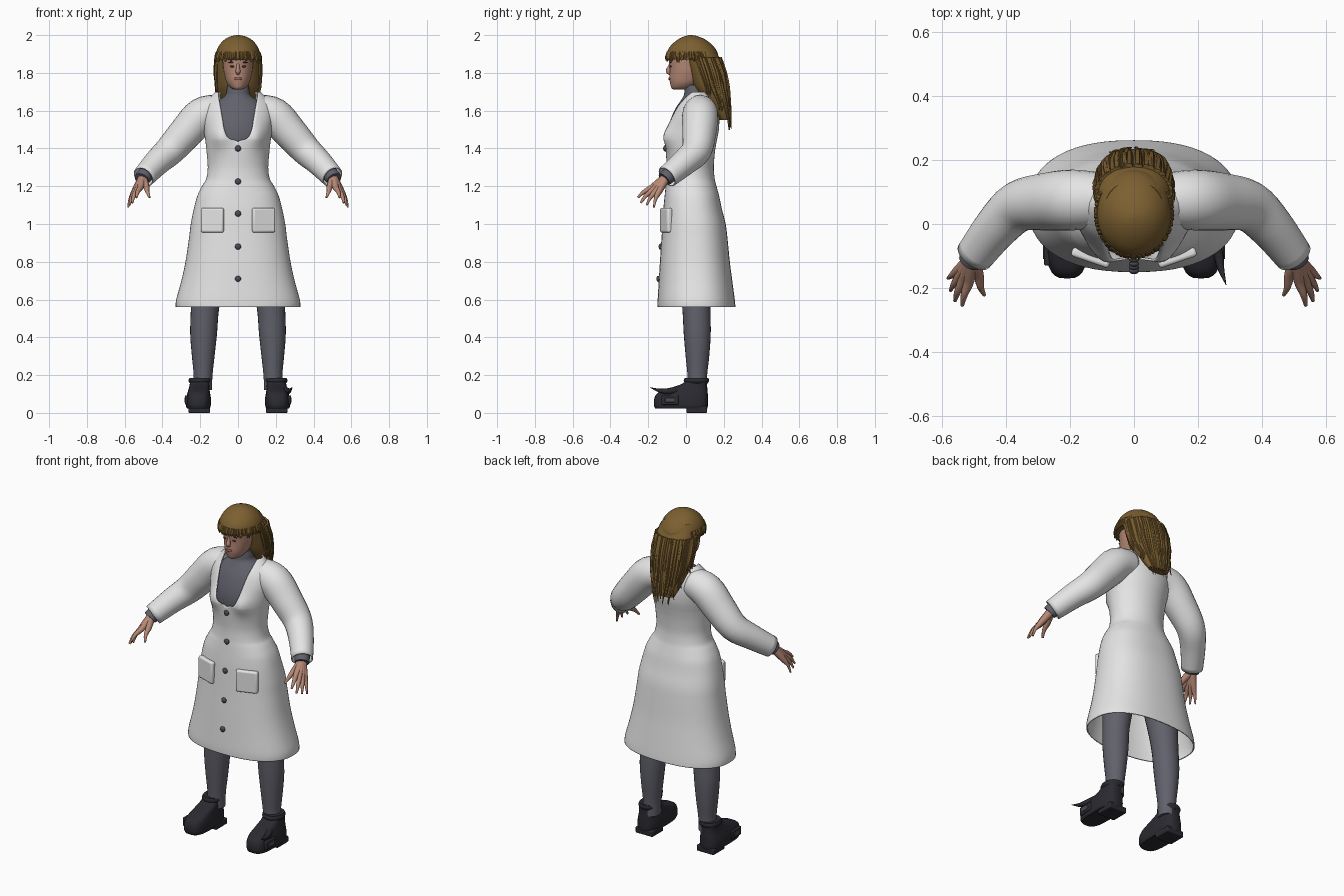
import bpy, bmesh, math, random
from mathutils import Vector

random.seed(4)
cube = bpy.data.objects.get("Cube")
if cube:
    bpy.data.objects.remove(cube)


def material(name, *rgb):
    m = bpy.data.materials.new(name)
    m.use_nodes = True
    m.diffuse_color = (*rgb, 1)
    m.node_tree.nodes["Principled BSDF"].inputs["Base Color"].default_value = (*rgb, 1)
    return m


WHITE = material("white cloth", .78, .78, .78)
GREY = material("slate knit", .12, .12, .15)
DARK = material("black leather", .023, .023, .03)
HAIR = material("golden brown hair", .2, .115, .03)
SKIN = material("skin", .47, .25, .18)
BUTTON = material("button grey", .07, .07, .085)
LIPS = material("lips", .3, .11, .09)
EYES = material("eyes and brows", .09, .05, .04)
made = []


def finish(bm, name, mat, shell=0):
    bmesh.ops.remove_doubles(bm, verts=bm.verts, dist=1e-4)
    bmesh.ops.recalc_face_normals(bm, faces=bm.faces)
    me = bpy.data.meshes.new(name)
    bm.to_mesh(me)
    bm.free()
    me.materials.append(mat)
    ob = bpy.data.objects.new(name, me)
    bpy.context.collection.objects.link(ob)
    if shell:
        mod = ob.modifiers.new("thickness", "SOLIDIFY")
        mod.thickness, mod.offset = shell, -1
    made.append(ob)
    return ob


def smooth_rows(rows, n):
    """Catmull-Rom interpolation of every column."""
    rows = [rows[0]] + list(rows) + [rows[-1]]
    out = []
    for i in range(1, len(rows) - 2):
        for k in range(n):
            t = k / n
            out.append([.5 * (2 * b + (c - a) * t + (2*a - 5*b + 4*c - d) * t*t + (3*b - a - 3*c + d) * t**3)
                        for a, b, c, d in zip(*rows[i - 1:i + 3])])
    return out + [list(rows[-1])]


def ring_point(row, ang, p=1, grow=0):
    """Row is height, half width, front y, back y; angle 0 faces the front."""
    z, w, yf, yb = row[:4]
    power = lambda v: math.copysign(abs(v) ** p, v)
    return Vector(((w + grow) * power(math.sin(ang)),
                   (yf + yb) / 2 - ((yb - yf) / 2 + grow) * power(math.cos(ang)), z))


def skin_rings(bm, rings, closed, caps):
    vs = [[bm.verts.new(c) for c in r] for r in rings]
    n = len(vs[0])
    for a, b in zip(vs, vs[1:]):
        for i in range(n if closed else n - 1):
            j = (i + 1) % n
            bm.faces.new((a[i], a[j], b[j], b[i]))
    if caps:
        bm.faces.new(vs[0])
        bm.faces.new(vs[-1])


def loft(name, mat, rows, cx=None, p=1, seg=36, n=4, caps=True, shell=0):
    rings = []
    for r in smooth_rows(rows, n):
        off = Vector((r[4] * cx if cx else 0, 0, 0))
        rings.append([ring_point(r, 2 * math.pi * i / seg, p) + off for i in range(seg)])
    bm = bmesh.new()
    skin_rings(bm, rings, True, caps)
    return finish(bm, name, mat, shell)


def add_tube(bm, rows, seg=16, n=4, caps=True):
    """Rows are x, y, z, radius."""
    rows = smooth_rows(rows, n)
    pts = [Vector(r[:3]) for r in rows]
    rings, prev, q = [], Vector((0, 0, 1)), None
    for i, pt in enumerate(pts):
        d = (pts[min(i + 1, len(pts) - 1)] - pts[max(i - 1, 0)]).normalized()
        turn = prev.rotation_difference(d)
        q = turn @ q if q else turn
        prev = d
        ring = []
        for k in range(seg):
            a = 2 * math.pi * k / seg
            ring.append(pt + q @ (Vector((math.cos(a), math.sin(a), 0)) * rows[i][3]))
        rings.append(ring)
    skin_rings(bm, rings, True, caps)


def tube(name, mat, rows, s=1, shell=0, **kw):
    bm = bmesh.new()
    add_tube(bm, [(r[0] * s, *r[1:]) for r in rows], **kw)
    return finish(bm, name, mat, shell)


def box(name, mat, loc, size, turn=0, bevel=.008):
    bm = bmesh.new()
    bmesh.ops.create_cube(bm, size=1)
    bmesh.ops.scale(bm, vec=size, verts=bm.verts)
    ob = finish(bm, name, mat)
    ob.location, ob.rotation_euler.z = loc, turn
    mod = ob.modifiers.new("soft edges", "BEVEL")
    mod.width, mod.segments = bevel, 3


def blob(name, mat, loc, size):
    bm = bmesh.new()
    bmesh.ops.create_uvsphere(bm, u_segments=16, v_segments=10, radius=1)
    bmesh.ops.scale(bm, vec=size, verts=bm.verts)
    finish(bm, name, mat).location = loc


# Coat body: open at the hem and along the neckline (last column is the opening)
coat = smooth_rows([
    (.56, .33, -.15, .262, 0), (.6, .327, -.15, .258, 0), (.7, .3, -.144, .245, 0), (.8, .278, -.138, .232, 0),
    (.92, .26, -.13, .22, 0), (1.0, .25, -.125, .21, 0), (1.08, .234, -.12, .19, 0), (1.15, .215, -.113, .175, 0),
    (1.205, .188, -.107, .16, 0), (1.24, .168, -.103, .152, 0), (1.3, .16, -.101, .147, 0),
    (1.38, .166, -.107, .153, 0), (1.435, .172, -.11, .162, 0), (1.455, .175, -.11, .166, .05),
    (1.5, .182, -.105, .174, .072), (1.56, .19, -.09, .176, .084), (1.62, .185, -.062, .168, .094),
    (1.665, .155, -.03, .15, .102), (1.7, .118, .0, .12, .106)], 4)
bm, rings = bmesh.new(), []
for r in coat:
    p = .85 if r[0] < 1.15 else min(1, .85 + (r[0] - 1.15))
    gap = math.asin(min(1, max(0, r[4]) / r[1]) ** (1 / p))
    ring = []
    for i in range(61):
        v = ring_point(r, gap + (2 * math.pi - 2 * gap) * i / 60, p)
        if v.y < .03:  # bust
            v.y -= .03 * math.exp(-((abs(v.x) - .1) / .05) ** 2 - ((v.z - 1.46) / .06) ** 2)
        ring.append(v)
    rings.append(ring)
skin_rings(bm, rings, False, False)
finish(bm, "coat_body", WHITE, .007)

# Coat buttons and pockets
for z in (1.4, 1.225, 1.055, .88, .71):
    y = min(coat, key=lambda r: abs(r[0] - z))[2]
    blob("coat_button", BUTTON, (0, y - .003, z), (.016, .01, .016))
for s in (1, -1):
    box("coat_pocket", WHITE, (s * .135, -.105, 1.02), (.125, .03, .13), s * math.radians(19), .01)

# Jumper with a rolled neck
loft("jumper", GREY, [(1.36, .14, -.09, .13), (1.45, .155, -.1, .14), (1.52, .165, -.092, .155),
                      (1.6, .155, -.062, .15), (1.65, .11, -.03, .12), (1.68, .068, -.012, .108),
                      (1.71, .06, -.008, .1), (1.735, .056, -.004, .1)])

for s in (1, -1):
    # Sleeves and knitted cuffs
    tube("coat_sleeve", WHITE, [(.1, .075, 1.6, .085), (.19, .075, 1.575, .095), (.275, .07, 1.485, .09),
                                (.36, .055, 1.39, .08), (.43, -.01, 1.325, .07), (.5, -.1, 1.25, .06)],
         s, shell=.007, seg=24, caps=False)
    tube("jumper_cuff", GREY, [(.45, -.035, 1.3, .045), (.5, -.1, 1.25, .042), (.51, -.115, 1.237, .04)], s)

    # Hands: each finger runs from the wrist so that the bases form the palm
    bm = bmesh.new()
    wrist = Vector((.505, -.108, 1.243))
    for tip, knuckle, r in (((.537, -.255, 1.14), (.518, -.185, 1.19), .011), ((.56, -.24, 1.112), (.535, -.178, 1.178), .011),
                            ((.574, -.208, 1.1), (.546, -.165, 1.168), .01), ((.582, -.17, 1.088), (.553, -.148, 1.163), .009),
                            ((.468, -.222, 1.14), (.485, -.165, 1.195), .011)):
        tip, knuckle = Vector(tip), Vector(knuckle)
        path = [(wrist, .025), (wrist.lerp(knuckle, .6), .02), (knuckle, .016),
                (knuckle.lerp(tip, .5) + Vector((.004, -.003, .005)), r), (tip, r * .5)]
        add_tube(bm, [(c.x * s, c.y, c.z, rad) for c, rad in path], seg=10, n=3)
    finish(bm, "hand", SKIN)

    # Legs
    loft("leg", GREY, [(1.0, .1, -.07, .14, .1), (.75, .09, -.04, .14, .15), (.56, .075, -.02, .13, .174),
                       (.42, .071, -.012, .131, .182), (.3, .06, -.002, .123, .184),
                       (.2, .05, .008, .112, .185), (.12, .05, .01, .11, .188)], cx=s, seg=24)

    # Shoes
    loft("shoe", DARK, [(.022, .06, -.162, .112, .21), (.04, .066, -.17, .116, .21), (.075, .066, -.168, .116, .209),
                        (.105, .06, -.15, .115, .208), (.128, .055, -.095, .113, .206),
                        (.15, .052, -.03, .112, .204), (.165, .052, -.005, .114, .202)], cx=s, p=.65, seg=28)
    loft("shoe_collar", DARK, [(.155, .052, -.004, .114, .202), (.17, .06, -.012, .122, .202),
                               (.186, .056, -.006, .118, .2)], cx=s, p=.9, seg=28)
    box("shoe_heel", DARK, (s * .205, .057, .018), (.115, .108, .036), 0, .006)
    box("shoe_buckle", DARK, (s * .272, -.085, .068), (.018, .09, .05), 0, .005)
    box("buckle_plate", BUTTON, (s * .28, -.085, .068), (.009, .05, .025), 0, .003)

    # Eyes and brows
    blob("eye", EYES, (s * .031, -.081, 1.834), (.012, .004, .005))
    blob("brow", EYES, (s * .033, -.081, 1.856), (.019, .004, .0035))

# Loose strap on the left shoe
tube("shoe_strap", DARK, [(.235, -.03, .125, .022), (.262, -.09, .115, .017), (.272, -.14, .118, .011),
                          (.288, -.19, .135, .001)], seg=8)

# Head, nose and lips
loft("head", SKIN, [(1.712, .022, -.068, .02), (1.722, .04, -.078, .04), (1.745, .058, -.084, .07), (1.77, .067, -.088, .09),
                    (1.81, .076, -.086, .1), (1.84, .079, -.088, .11), (1.88, .083, -.09, .125),
                    (1.93, .08, -.078, .12), (1.965, .05, -.04, .08)], n=3)
tube("nose", SKIN, [(0, -.08, 1.855, .006), (0, -.089, 1.83, .009), (0, -.094, 1.808, .013),
                    (0, -.083, 1.796, .008)], seg=12)
blob("lips", LIPS, (0, -.087, 1.769), (.022, .006, .008))

# Hair: crown, long back and loose locks
crown = [(1.872, .117, -.102, .172), (1.91, .115, -.1, .166), (1.945, .1, -.08, .142), (1.975, .073, -.045, .105),
         (1.993, .04, -.01, .065), (2.0, .008, .018, .034)]
loft("hair_crown", HAIR, crown)
back = [(1.95, .09, -.03, .132), (1.88, .114, -.01, .178), (1.8, .118, .015, .207), (1.72, .114, .045, .222),
        (1.65, .1, .1, .23), (1.59, .082, .15, .235), (1.55, .065, .18, .235)]
loft("hair_back", HAIR, back, p=.9)

bm = bmesh.new()
for i in range(36):
    a = math.pi + math.radians(-105 + i * 6 + random.uniform(-3, 3))
    stop = random.choice((5, 6, 7, 7)) if abs(a - math.pi) < 1.1 else random.choice((4, 5))
    path = [ring_point(r, a, .9, random.uniform(-.004, .003)) for r in back[1:stop]]
    path.append(path[-1] + Vector((random.uniform(-.008, .008), .004, random.uniform(-.055, -.015))))
    last = len(path) - 1
    add_tube(bm, [(*c, .012 * (1 - .85 * (k / last) ** 2)) for k, c in enumerate(path)], seg=6, n=2)
finish(bm, "hair_locks", HAIR)

bm = bmesh.new()
for i in range(44):
    a = math.radians(-118 + i * 5.5 + random.uniform(-2, 2))
    path = [ring_point(crown[1], a, grow=-.006), ring_point(crown[0], a, grow=.001)]
    path[1].z += .012
    path.append(ring_point(crown[0], a + random.uniform(-.06, .06), grow=.004))
    path[2].z -= random.uniform(0, .018)
    add_tube(bm, [(*c, r) for c, r in zip(path, (.009, .009, .003))], seg=6, n=2)
finish(bm, "hair_fringe", HAIR)

# Smooth shading with crisp edges
bpy.ops.object.select_all(action="DESELECT")
for ob in made:
    ob.select_set(True)
bpy.context.view_layer.objects.active = made[0]
bpy.ops.object.shade_smooth_by_angle(angle=math.radians(45))
